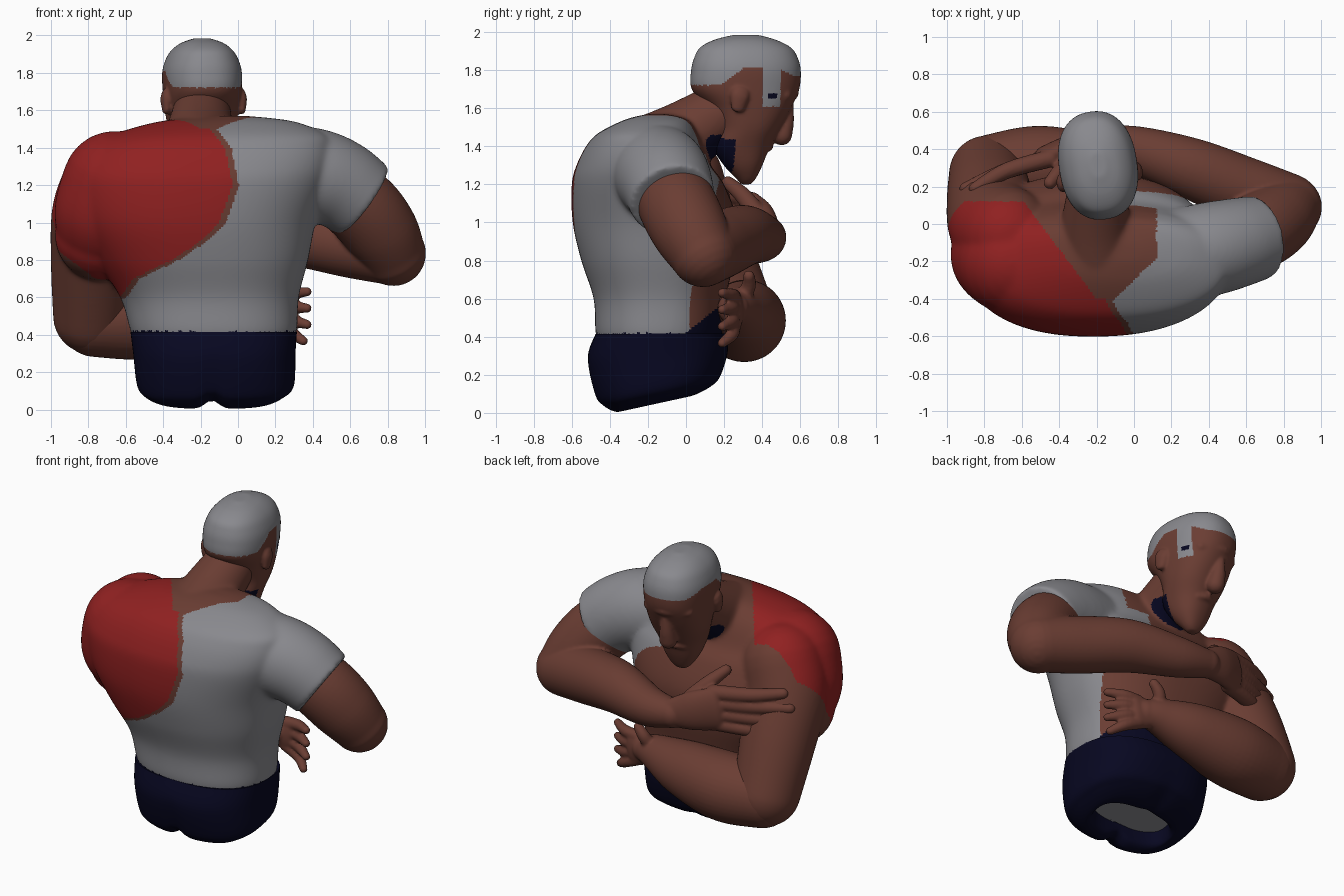
import bpy, bmesh, math
from mathutils import Vector

if "Cube" in bpy.data.objects:
    bpy.data.objects.remove(bpy.data.objects["Cube"])


def material(name, rgb):
    m = bpy.data.materials.new(name)
    m.diffuse_color = (*rgb, 1)
    m.use_nodes = True
    m.node_tree.nodes["Principled BSDF"].inputs["Base Color"].default_value = m.diffuse_color
    return m


SKIN, SHIRT, RED, NAVY = range(4)
MATS = [material("brown skin", (0.145, 0.047, 0.033)), material("grey cloth", (0.25, 0.25, 0.27)),
        material("red cloth", (0.28, 0.015, 0.015)), material("navy cloth", (0.0022, 0.0022, 0.015))]


def spline(rows, n):
    """Catmull-Rom interpolation of tuples."""
    out = []
    for i in range(len(rows) - 1):
        p = [rows[max(i - 1, 0)], rows[i], rows[i + 1], rows[min(i + 2, len(rows) - 1)]]
        for k in range(n):
            t = k / n
            out.append([0.5 * (2 * b + (c - a) * t + (2 * a - 5 * b + 4 * c - d) * t * t
                               + (3 * b - a - 3 * c + d) * t ** 3) for a, b, c, d in zip(*p)])
    return out + [list(rows[-1])]


def lerp(table, v):
    """Piecewise linear lookup."""
    if v <= table[0][0]:
        return table[0][1]
    for (a, fa), (b, fb) in zip(table, table[1:]):
        if v <= b:
            return fa + (fb - fa) * (v - a) / (b - a)
    return table[-1][1]


def slabs(rows, n=8, seg=96, e=2.3):
    """Horizontal superellipse rings from rows of z, x0, x1, y0, y1."""
    rings = []
    for z, x0, x1, y0, y1 in spline(rows, n):
        ring = []
        for k in range(seg):
            c, s = math.cos(k * math.tau / seg), math.sin(k * math.tau / seg)
            ring.append(Vector(((x0 + x1) / 2 + (x1 - x0) / 2 * math.copysign(abs(c) ** (2 / e), c),
                                (y0 + y1) / 2 + (y1 - y0) / 2 * math.copysign(abs(s) ** (2 / e), s), z)))
        rings.append(ring)
    return rings


def tube(rows, n=8, seg=40):
    """Rings across a path of x, y, z, side radius, (up radius), with round ends."""
    pts = spline([r if len(r) == 5 else (*r, r[3]) for r in rows], n)
    P = [Vector(p[:3]) for p in pts]
    st = [(P[i], (P[min(i + 1, len(P) - 1)] - P[max(i - 1, 0)]).normalized(), pts[i][3], pts[i][4])
          for i in range(len(P))]

    def ends(s, sign):
        p, t, a, b = s
        angs = [k * math.pi / 12.4 for k in range(1, 7)]
        return [(p + t * sign * min(a, b) * math.sin(g), t, a * math.cos(g), b * math.cos(g)) for g in angs]
    rings = []
    for p, t, a, b in ends(st[0], -1)[::-1] + st + ends(st[-1], 1):
        side = t.cross(Vector((0, 0, 1))).normalized()
        up = side.cross(t)
        rings.append([p + side * a * math.cos(k * math.tau / seg) + up * b * math.sin(k * math.tau / seg)
                      for k in range(seg)])
    return rings


def build(name, shells, rule, voxel=0.0, smooth=0):
    """Skin the ring stacks, optionally fuse them, and colour faces by rule(centre, normal)."""
    bm = bmesh.new()
    for rings in shells:
        vs = [[bm.verts.new(p) for p in r] for r in rings]
        m = len(vs[0])
        for a, b in zip(vs, vs[1:]):
            for k in range(m):
                bm.faces.new((a[k], a[(k + 1) % m], b[(k + 1) % m], b[k]))
        bm.faces.new(vs[0][::-1])
        bm.faces.new(vs[-1])
    bmesh.ops.recalc_face_normals(bm, faces=bm.faces[:])
    me = bpy.data.meshes.new(name)
    bm.to_mesh(me)
    bm.free()
    for m in MATS:
        me.materials.append(m)
    ob = bpy.data.objects.new(name, me)
    bpy.context.collection.objects.link(ob)
    bpy.ops.object.select_all(action='DESELECT')
    ob.select_set(True)
    bpy.context.view_layer.objects.active = ob
    if voxel:
        mod = ob.modifiers.new("fuse", 'REMESH')
        mod.mode, mod.voxel_size = 'VOXEL', voxel
        bpy.ops.object.modifier_apply(modifier="fuse")
        mod = ob.modifiers.new("relax", 'SMOOTH')
        mod.factor, mod.iterations = 0.5, smooth
        bpy.ops.object.modifier_apply(modifier="relax")
    for f in ob.data.polygons:
        f.material_index = rule(f.center, f.normal) if callable(rule) else rule
    bpy.ops.object.shade_smooth_by_angle(angle=math.radians(60))
    return ob


# Colour rules for the red drape and the shirt
EDGE = [(0.57, -0.72), (0.6, -0.63), (0.7, -0.56), (0.8, -0.35), (0.9, -0.2), (1.0, -0.1),
        (1.2, -0.03), (1.4, -0.07), (1.5, -0.15), (1.56, -0.25)]


def is_red(c):
    return (c.x < lerp(EDGE, c.z) and c.y < 0.12 and c.x < -0.2 - (c.y + 0.4) * 0.75 + (9 if c.y < -0.4 else 0)
            and c.z > 0.6 + max(0, -0.63 - c.x) * 0.75 + max(0, c.y + 0.15) * 1.5)


def torso_rule(c, n):
    if c.y > 0.1 and 1.3 < c.z < 1.46 and n.z < -0.3:
        return NAVY
    if c.z < 0.42 + max(0, c.y) * 0.8 and c.x > -0.57:
        return NAVY
    if is_red(c):
        return RED
    if c.x > 0.44 and c.z > 0.9:
        return SHIRT
    if c.x < lerp(EDGE, c.z) + 0.035 or c.y > 0.02 + max(0, c.z - 0.6) * 0.25:
        return SKIN
    if c.z > 1.36 and c.x < 0.12 and c.y > -0.3 + c.x:
        return SKIN
    return SHIRT


# Torso fused with neck, shoulders, hanging left arm and right sleeve
trunk = slabs([(0.36, -0.55, 0.29, -0.45, 0.17), (0.42, -0.575, 0.315, -0.475, 0.19),
               (0.6, -0.63, 0.325, -0.485, 0.21), (0.8, -0.76, 0.375, -0.55, 0.25),
               (1.0, -0.87, 0.415, -0.595, 0.27), (1.2, -0.9, 0.48, -0.6, 0.2), (1.3, -0.87, 0.5, -0.575, 0.13),
               (1.4, -0.8, 0.5, -0.525, 0.09), (1.47, -0.67, 0.47, -0.46, 0.06),
               (1.54, -0.42, 0.3, -0.32, 0.01), (1.57, -0.12, 0.05, -0.2, -0.1)])
neck = tube([(-0.2, -0.15, 1.38, 0.2), (-0.205, 0, 1.46, 0.185), (-0.19, 0.25, 1.62, 0.15)])
shoulder_blade = tube([(-0.66, -0.2, 1.21, 0.28), (-0.71, -0.16, 1.05, 0.275), (-0.74, -0.1, 0.93, 0.24)])
left_upper = tube([(-0.68, -0.05, 1.22, 0.25), (-0.745, 0, 1.05, 0.25), (-0.77, 0.13, 0.8, 0.232),
                   (-0.785, 0.27, 0.5, 0.205)])
# The sleeve drops the end cap so that it finishes in a hem
sleeve = tube([(0.25, -0.16, 1.28, 0.245), (0.42, -0.13, 1.25, 0.25), (0.55, -0.1, 1.2, 0.24),
               (0.67, -0.07, 1.115, 0.225)])[:-6]
build("torso", [trunk, neck, shoulder_blade, left_upper, sleeve], torso_rule, voxel=0.012, smooth=22)

# Trousers with a hollow underside
hips = slabs([(0.415, -0.575, 0.315, -0.475, 0.205), (0.28, -0.56, 0.307, -0.515, 0.22),
              (0.1, -0.54, 0.3, -0.48, 0.18), (0.04, -0.5, 0.25, -0.44, 0.13),
              (0.005, -0.43, 0.18, -0.37, 0.04), (0.02, -0.4, 0.15, -0.31, -0.04),
              (0.1, -0.39, 0.14, -0.3, -0.05)], e=2.5)
for ring in hips:
    for v in ring:
        low = max(0, 1 - v.z / 0.42)
        v.z += low * max(0, v.y + 0.36) * 0.22
        v.z += 0.045 * low * math.exp(-((v.x + 0.14) / 0.05) ** 2) * (1 if v.y < -0.3 else 0.3)
build("trousers", [hips], lambda c, n: SHIRT if n.z < -0.9 and 0.08 < c.z and -0.25 < c.y < -0.1 else NAVY)


# Head with face, turned slightly to one side
def head_rule(c, n):
    if c.z > 1.72 + 0.09 * min(max((c.y - 0.15) / 0.12, 0), 1) - 0.04 * min(max((c.y - 0.45) / 0.1, 0), 1):
        return SHIRT
    if c.x > -0.06 and 0.37 < c.y < 0.47 and c.z > 1.61:
        return NAVY if 0.4 < c.y < 0.45 and 1.65 < c.z < 1.68 else SHIRT
    return NAVY if 1.26 < c.z < 1.44 and c.y < 0.235 else SKIN


skull = slabs([(z, -0.19 - half, -0.19 + half, y0, y1) for z, half, y0, y1 in (
    (1.2, 0.03, 0.29, 0.34), (1.23, 0.065, 0.265, 0.365), (1.3, 0.11, 0.2, 0.4), (1.4, 0.145, 0.14, 0.44),
    (1.5, 0.177, 0.15, 0.495), (1.6, 0.194, 0.11, 0.55), (1.7, 0.205, 0.03, 0.595), (1.8, 0.208, 0.027, 0.603),
    (1.87, 0.19, 0.045, 0.585), (1.92, 0.16, 0.075, 0.55), (1.96, 0.11, 0.15, 0.47), (1.985, 0.04, 0.25, 0.38))])
nose = tube([(-0.19, 0.54, 1.62, 0.028), (-0.19, 0.525, 1.53, 0.045), (-0.19, 0.505, 1.46, 0.055)])
brow = tube([(-0.32, 0.5, 1.67, 0.035), (-0.19, 0.56, 1.68, 0.035), (-0.06, 0.5, 1.67, 0.035)])
lips = tube([(-0.25, 0.41, 1.39, 0.022), (-0.19, 0.435, 1.4, 0.025), (-0.13, 0.41, 1.39, 0.022)])
ears = [tube([(x, 0.24, 1.6, 0.022, 0.035), (x, 0.25, 1.66, 0.03, 0.05), (x, 0.26, 1.69, 0.022, 0.045)])
        for x in (-0.395, 0.012)]
head = build("head", [skull, nose, brow, lips] + ears, head_rule, voxel=0.009, smooth=5)
turn, pivot = math.radians(9), Vector((-0.19, 0.3, 0))
for v in head.data.vertices:
    d = v.co - pivot
    v.co.x = pivot.x + d.x * math.cos(turn) - d.y * math.sin(turn)
    v.co.y = pivot.y + d.x * math.sin(turn) + d.y * math.cos(turn)

# Left forearm folded low across the belly, fingers spread
left = [tube([(-0.76, 0.28, 0.48, 0.2), (-0.5, 0.31, 0.485, 0.215), (-0.2, 0.3, 0.52, 0.175),
              (0.02, 0.27, 0.55, 0.115), (0.12, 0.25, 0.55, 0.085)]),
        tube([(0.07, 0.26, 0.55, 0.06, 0.085), (0.2, 0.25, 0.53, 0.05, 0.115)]),
        tube([(0.05, 0.3, 0.6, 0.04), (0.08, 0.33, 0.67, 0.038), (0.12, 0.33, 0.72, 0.03)])]
for k in range(4):
    left.append(tube([(0.18, 0.25, 0.61 - 0.05 * k, 0.04), (0.28, 0.24, 0.62 - 0.07 * k, 0.034),
                      (0.37 - 0.02 * (k > 2), 0.19, 0.63 - 0.088 * k, 0.025)]))
build("left_forearm_and_hand", left, SKIN, voxel=0.01, smooth=4)

# Right arm folded high across the chest, hand laid on the other arm
right = [tube([(0.42, -0.12, 1.25, 0.185), (0.64, -0.05, 1.1, 0.205), (0.76, 0.02, 0.96, 0.2),
               (0.83, 0.09, 0.835, 0.175)]),
         tube([(0.825, 0.1, 0.835, 0.17), (0.6, 0.18, 0.88, 0.175), (0.3, 0.3, 0.93, 0.162),
               (0, 0.4, 0.92, 0.125), (-0.2, 0.43, 0.935, 0.09)]),
         tube([(-0.2, 0.43, 0.94, 0.07, 0.09), (-0.34, 0.41, 0.98, 0.065, 0.125),
               (-0.47, 0.36, 1.01, 0.06, 0.14)]),
         tube([(-0.3, 0.37, 1.05, 0.05), (-0.38, 0.3, 1.14, 0.044), (-0.45, 0.22, 1.21, 0.034)])]
for k in range(4):
    right.append(tube([(-0.45, 0.35, 0.91 + 0.067 * k, 0.048), (-0.68, 0.285, 0.9 + 0.076 * k, 0.044),
                       (-0.9 + 0.05 * (k in (0, 3)), 0.19, 0.89 + 0.086 * k, 0.034)]))
build("right_arm_and_hand", right, SKIN, voxel=0.01, smooth=4)
